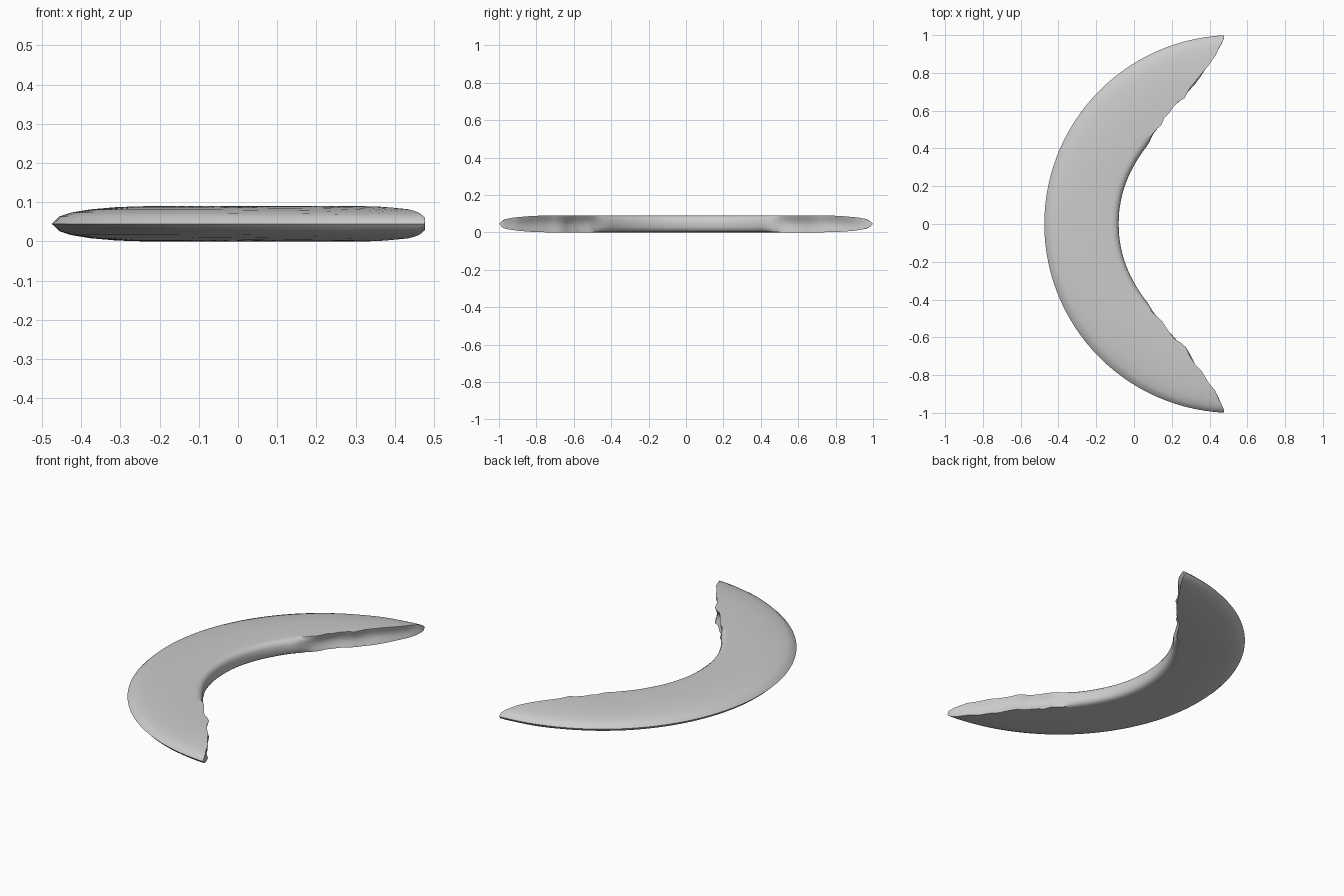
import bpy, bmesh, math, random

if "Cube" in bpy.data.objects:
    bpy.data.objects.remove(bpy.data.objects["Cube"])

random.seed(4)
CX, MID, END = 0.525, 0.045, 87.2

# inner edge: (angle from the -x axis, radius) for the upper and lower arm
UPPER = [(0, .605), (30, .608), (43, .614), (51.7, .637), (60.8, .687), (65, .697), (69.2, .717),
         (79, .815), (84.7, .914), (86.3, .955), (END, .985)]
LOWER = [(0, .605), (30, .608), (43, .614), (52.4, .631), (58.8, .666), (68.6, .698), (78, .797),
         (81, .850), (84.6, .904), (86.3, .955), (END, .985)]
# half thickness against distance from the thin outer rim
THICK = [(0, 0), (.012, .014), (.028, .024), (.06, .031), (.10, .037), (.17, .043), (.24, .045), (1, .045)]


def lerp(table, x):
    for (x0, y0), (x1, y1) in zip(table, table[1:]):
        if x <= x1:
            return y0 + (y1 - y0) * (x - x0) / (x1 - x0)
    return table[-1][1]


def section(angle):
    """Closed cross-section ring: rim, top, inner face, bottom."""
    a = abs(angle)
    width = 1 - lerp(UPPER if angle > 0 else LOWER, a)
    cut = min(max((a - 43) / 10, 0), 1)      # 0 = rounded inner edge, 1 = bitten face
    wide = min(width, .395)

    def side(s):
        jag = random.uniform(-.007, .007) * cut * min(1, wide / .1)
        pts = []
        for f in (.05, .12, .25, .42, .6, .78, .9):
            d = wide * f
            pts.append((d, s * lerp(THICK, d)))
        h = lerp(THICK, wide)
        for back, k in ((.022, .96), (.008, .75), (.001, .4)):
            d = wide - back * (1 - cut) - (1 - k) * cut * min(.025, wide * .15) + jag * k
            flat = (1 - cut) * k + cut * (k - .1 if k < .9 else 1)
            pts.append((d, s * h * flat))
        return pts

    ring = [(0, 0)] + side(1) + side(-1)[::-1]
    t = math.radians(angle)
    return [(CX - (1 - d) * math.cos(t), (1 - d) * math.sin(t), MID + z) for d, z in ring]


# crescent slice lofted through the cross-sections
half = [3 * i for i in range(1, 29)] + [85.3, 86.3, END]
angles = [-a for a in reversed(half)] + [0] + half
bm = bmesh.new()
rings = [[bm.verts.new(p) for p in section(a)] for a in angles]
n = len(rings[0])
for r0, r1 in zip(rings, rings[1:]):
    for i in range(n):
        j = (i + 1) % n
        bm.faces.new((r0[i], r0[j], r1[j], r1[i]))
# pointed tips
bm.faces.new(rings[0][::-1])
bm.faces.new(rings[-1])
bmesh.ops.recalc_face_normals(bm, faces=bm.faces)

mesh = bpy.data.meshes.new("crescent_slice")
bm.to_mesh(mesh)
bm.free()
obj = bpy.data.objects.new("crescent_slice", mesh)
bpy.context.collection.objects.link(obj)
bpy.context.view_layer.objects.active = obj
obj.select_set(True)
bpy.ops.object.shade_smooth_by_angle(angle=math.radians(40))
